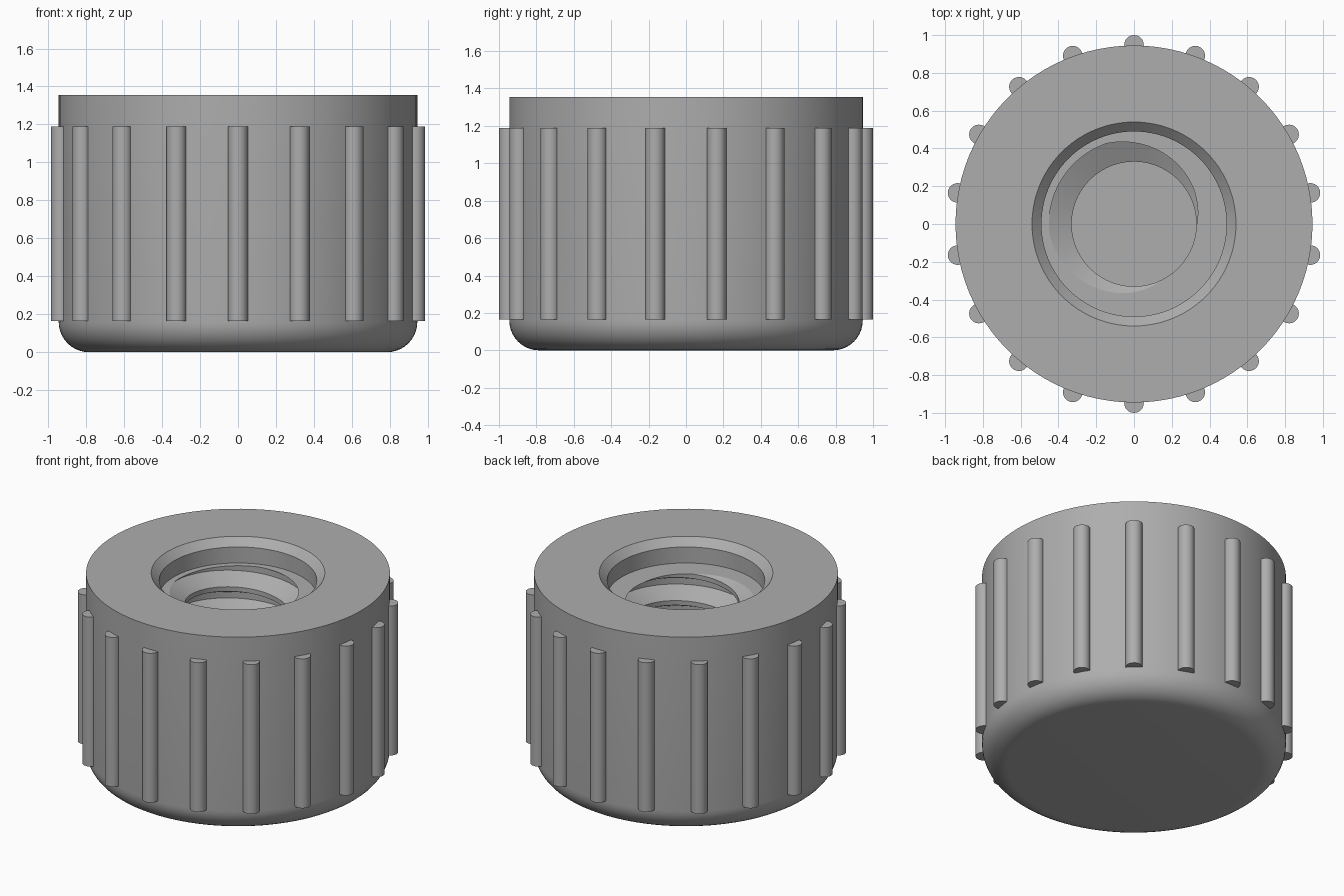
import bpy, bmesh
from math import pi, sin, cos, radians

cube = bpy.data.objects.get("Cube")
if cube:
    bpy.data.objects.remove(cube)

gray = bpy.data.materials.new("plain gray")
gray.use_nodes = True
COLOUR = (0.42, 0.42, 0.42, 1)
gray.diffuse_color = COLOUR
gray.node_tree.nodes["Principled BSDF"].inputs["Base Color"].default_value = COLOUR

SEGS = 96
RADIUS, HEIGHT, FILLET = 0.945, 1.355, 0.16
LEDGE, FLOOR = 1.195, 0.25
PITCH, CREST, ROOT = 0.19, 0.33, 0.45


def finish(bm, name):
    """Turn a bmesh into a smooth-shaded object with sharp edges."""
    bmesh.ops.recalc_face_normals(bm, faces=bm.faces[:])
    mesh = bpy.data.meshes.new(name)
    bm.to_mesh(mesh)
    bm.free()
    mesh.materials.append(gray)
    obj = bpy.data.objects.new(name, mesh)
    bpy.context.collection.objects.link(obj)
    bpy.ops.object.select_all(action='DESELECT')
    obj.select_set(True)
    bpy.context.view_layer.objects.active = obj
    bpy.ops.object.shade_smooth_by_angle(angle=radians(25))
    return obj


def ring(bm, r, z):
    return [bm.verts.new((r * cos(2 * pi * i / SEGS), r * sin(2 * pi * i / SEGS), z))
            for i in range(SEGS)]


def cut_flat(bm, z, up):
    """Trim the bore at a height and return the edges of the cut."""
    geom = bm.verts[:] + bm.edges[:] + bm.faces[:]
    res = bmesh.ops.bisect_plane(bm, geom=geom, dist=1e-5, plane_co=(0, 0, z),
                                 plane_no=(0, 0, up), clear_outer=True)
    return [g for g in res["geom_cut"] if isinstance(g, bmesh.types.BMEdge)]


# Threaded bore: crest, flank, root and flank wound along a right-hand helix
bm = bmesh.new()
thread = [(-0.417, CREST), (-0.11, ROOT), (0.11, ROOT), (0.417, CREST)]
phase = radians(148)
rows = []
for turn in range(-8, 3):
    for offset, r in thread:
        row = []
        for i in range(SEGS):
            a = 2 * pi * i / SEGS
            z = LEDGE + PITCH * (turn + offset + (a - phase) / (2 * pi))
            row.append(bm.verts.new((r * cos(a), r * sin(a), z)))
        rows.append(row)


def at(m, i):
    return rows[m][i] if i < SEGS else rows[m + len(thread)][0]


for m in range(len(rows) - len(thread) - 1):
    for i in range(SEGS):
        bm.faces.new((at(m, i), at(m, i + 1), at(m + 1, i + 1), at(m + 1, i)))
floor_edges = cut_flat(bm, FLOOR, -1)
ledge_edges = [e for e in cut_flat(bm, LEDGE, 1)]
floor_edges = [e for e in bm.edges if e.is_boundary
               and all(abs(v.co.z - FLOOR) < 1e-4 for v in e.verts)]
bmesh.ops.triangle_fill(bm, edges=floor_edges, use_beauty=True)

# Turned body: rounded base, straight wall, flat top, chamfer and counterbore
profile = [(RADIUS - FILLET * (1 - sin(a)), FILLET * (1 - cos(a)))
           for a in (pi / 2 * k / 10 for k in range(11))]
profile += [(RADIUS, HEIGHT), (0.54, HEIGHT), (0.49, HEIGHT - 0.05), (0.49, LEDGE)]
loops = [ring(bm, r, z) for r, z in profile]
for low, high in zip(loops, loops[1:]):
    for i in range(SEGS):
        j = (i + 1) % SEGS
        bm.faces.new((low[i], low[j], high[j], high[i]))
bm.faces.new(loops[0])

# Ledge joining the counterbore to the start of the thread
ledge_edges = [e for e in bm.edges if e.is_boundary
               and all(abs(v.co.z - LEDGE) < 1e-4 for v in e.verts)]
bmesh.ops.triangle_fill(bm, edges=ledge_edges, use_beauty=True, normal=(0, 0, 1))
finish(bm, "cap_body")

# Grip ribs: round bars half sunk in the wall
RIBS, RIB_RADIUS, RIB_LOW, RIB_HIGH = 18, 0.052, 0.165, 1.19
bm = bmesh.new()
for k in range(RIBS):
    a = pi / 2 + 2 * pi * k / RIBS
    res = bmesh.ops.create_cone(bm, cap_ends=True, segments=24, radius1=RIB_RADIUS,
                                radius2=RIB_RADIUS, depth=RIB_HIGH - RIB_LOW)
    bmesh.ops.translate(bm, verts=res["verts"],
                        vec=(0.948 * cos(a), 0.948 * sin(a), (RIB_LOW + RIB_HIGH) / 2))
finish(bm, "grip_ribs")
